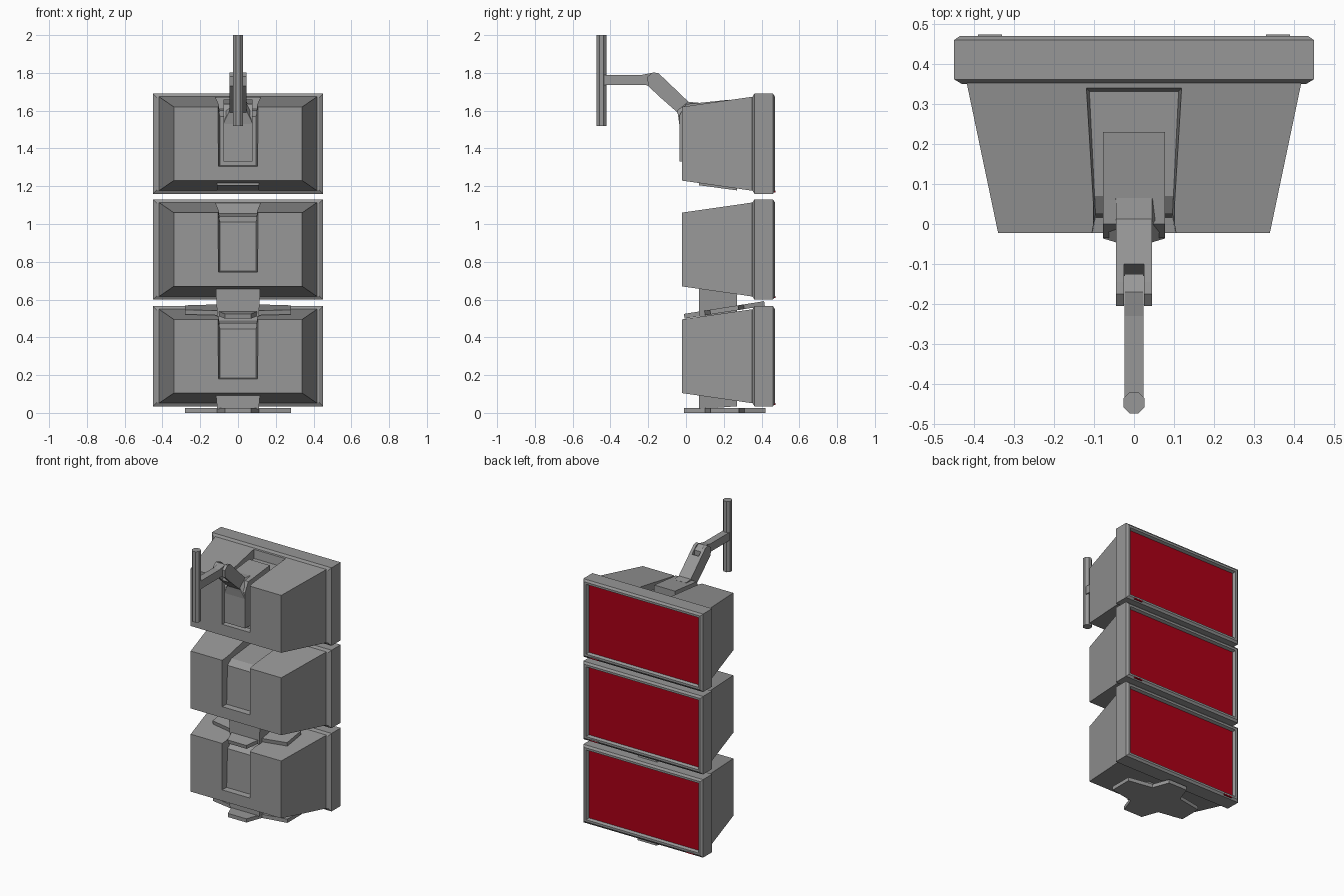
import bpy, bmesh, math
from mathutils import Matrix

if "Cube" in bpy.data.objects:
    bpy.data.objects.remove(bpy.data.objects["Cube"])


def material(name, color):
    m = bpy.data.materials.new(name)
    m.diffuse_color = color
    m.use_nodes = True
    m.node_tree.nodes["Principled BSDF"].inputs["Base Color"].default_value = m.diffuse_color
    return m


red = material("screen_red", (0.41, 0.0, 0.008, 1))
grey = material("dark_grey", (0.31, 0.31, 0.31, 1))


def finish(bm, name, mat=grey):
    bmesh.ops.recalc_face_normals(bm, faces=bm.faces[:])
    me = bpy.data.meshes.new(name)
    bm.to_mesh(me)
    bm.free()
    me.materials.append(mat)
    ob = bpy.data.objects.new(name, me)
    bpy.context.collection.objects.link(ob)
    return ob


def prism(name, pts, a, b, axis="x", shape=None, mat=grey):
    """Extrude a yz outline along x, or an xy outline along z."""
    bm = bmesh.new()
    place = (lambda p, t: (t, p[0], p[1])) if axis == "x" else (lambda p, t: (p[0], p[1], t))
    lo = [bm.verts.new(place(p, a)) for p in pts]
    hi = [bm.verts.new(place(p, b)) for p in pts]
    bm.faces.new(lo)
    bm.faces.new(hi)
    n = len(pts)
    for i in range(n):
        j = (i + 1) % n
        bm.faces.new((lo[i], lo[j], hi[j], hi[i]))
    if shape:
        for v in bm.verts:
            shape(v.co)
    return finish(bm, name, mat)


def loft(name, rings, caps=(True, True)):
    """Loft rectangles given as (y, half width, z low, z high)."""
    bm = bmesh.new()
    loops = [[bm.verts.new((x, y, z)) for x, z in ((-w, z0), (w, z0), (w, z1), (-w, z1))]
             for y, w, z0, z1 in rings]
    for p, q in zip(loops, loops[1:]):
        for i in range(4):
            j = (i + 1) % 4
            bm.faces.new((p[i], p[j], q[j], q[i]))
    if caps[0]:
        bm.faces.new(loops[0])
    if caps[1]:
        bm.faces.new(loops[-1])
    return finish(bm, name)


def make_monitor(name, z, side):
    # tapered rear housing
    housing = loft(name + "_housing", [(-0.022, 0.34, 0.07, 0.46), (0.36, 0.42, 0.015, 0.515)])

    # channel running over the top and down the back
    def flare(co):
        co.x *= 0.095 + 0.05 * max(0, co.y) + (0.018 if co.z > 0.5 or co.y < -0.03 else 0)
    cutter = prism("channel_cutter", [(0.352, 0.60), (0.332, 0.455), (0.07, 0.44), (0.025, 0.41),
                                      (0.015, 0.15), (-0.06, 0.14), (-0.06, 0.60)], -1, 1, shape=flare)
    cutter.hide_render = True
    mod = housing.modifiers.new("channel", "BOOLEAN")
    mod.operation = "DIFFERENCE"
    mod.solver = "EXACT"
    mod.object = cutter
    bpy.context.view_layer.objects.active = housing
    bpy.ops.object.modifier_apply(modifier="channel")
    bpy.data.objects.remove(cutter)

    # bezel frame with bevelled edges and a recessed opening
    h = 0.53
    steps = [(0.35, 0.02), (0.362, 0), (0.46, 0), (0.47, 0.014), (0.47, 0.028), (0.45, 0.036)]
    bezel = loft(name + "_bezel", [(y, 0.45 - d, d, h - d) for y, d in steps], caps=(True, False))
    # screen
    screen = prism(name + "_screen", [(0.447, 0.035), (0.451, 0.035), (0.451, h - 0.035), (0.447, h - 0.035)],
                   -0.415, 0.415, mat=red)
    # indicator light with a cover on the lower rim
    ends = (side * 0.33, side * 0.39)
    light = prism(name + "_light", [(0.46, 0.007), (0.473, 0.007), (0.473, 0.014), (0.46, 0.014)], *ends, mat=red)
    cover = prism(name + "_light_cover", [(0.46, 0.014), (0.474, 0.014), (0.474, 0.018), (0.46, 0.018)], *ends)
    # socket under the housing
    socket = prism(name + "_socket", [(0.07, 0.045), (0.27, 0.018), (0.27, 0.06), (0.07, 0.08)], -0.11, 0.11)
    for ob in (housing, bezel, screen, light, cover, socket):
        ob.location.z = z


make_monitor("bottom_monitor", 0.035, -1)
make_monitor("middle_monitor", 0.60, 1)
make_monitor("top_monitor", 1.16, 1)

# cross-shaped feet and necks
quarter = [(0.07, -0.215), (0.11, -0.105), (0.28, -0.075)]
half = quarter + [(x, -y) for x, y in reversed(quarter)]
cross = half + [(-x, y) for x, y in reversed(half)]
foot = prism("bottom_stand_foot", cross, 0, 0.025, axis="z")
foot.location = (0, 0.205, 0)
tilted = prism("middle_stand_foot", cross, 0, 0.025, axis="z")
tilted.location = (0, 0.205, 0.533)
tilted.rotation_euler.x = math.radians(9)
for name, z0, z1 in (("bottom_stand_neck", 0.02, 0.12), ("middle_stand_neck", 0.51, 0.68)):
    def taper(co, top=z1):
        if co.z > top - 0.01:
            co.x *= 1.08
    prism(name, [(0.07, z0), (0.27, z0 + 0.015), (0.27, z1), (0.07, z1)], -0.11, 0.11, shape=taper)

# bracket hooked over the top monitor
prism("arm_bracket", [(-0.035, 1.33), (-0.035, 1.575), (0.0, 1.635), (0.06, 1.64), (0.23, 1.658),
                      (0.23, 1.61), (0.03, 1.59), (0.02, 1.33)], -0.078, 0.078)

# sloping arm
prism("sloping_arm", [(-0.04, 1.56), (-0.045, 1.59), (-0.13, 1.665), (-0.10, 1.755),
                      (0.015, 1.645), (0.065, 1.642)], -0.045, 0.045)


# gusset spreading from the arm to the bracket edges
def spread(co):
    co.x *= 0.078 if -0.04 < co.y < 0.01 else 0.045


prism("arm_gusset", [(-0.036, 1.53), (-0.046, 1.60), (0.012, 1.647), (0.065, 1.642), (0.0, 1.60)],
      -1, 1, shape=spread)

# fork at the elbow
for s, label in ((-1, "left"), (1, "right")):
    prism("elbow_fork_" + label, [(-0.125, 1.66), (-0.20, 1.73), (-0.205, 1.78), (-0.175, 1.803),
                                  (-0.145, 1.798), (-0.09, 1.745)], s * 0.025, s * 0.045)

# level arm
prism("level_arm", [(-0.44, 1.735), (-0.44, 1.79), (-0.23, 1.79), (-0.17, 1.802), (-0.125, 1.775),
                    (-0.125, 1.73), (-0.165, 1.715), (-0.21, 1.735)], -0.024, 0.024)

# upright pole
bm = bmesh.new()
bmesh.ops.create_cone(bm, cap_ends=True, segments=8, radius1=0.029, radius2=0.029, depth=0.48,
                      matrix=Matrix.Translation((0, -0.447, 1.76)) @ Matrix.Rotation(math.pi / 8, 4, "Z"))
finish(bm, "pole")
